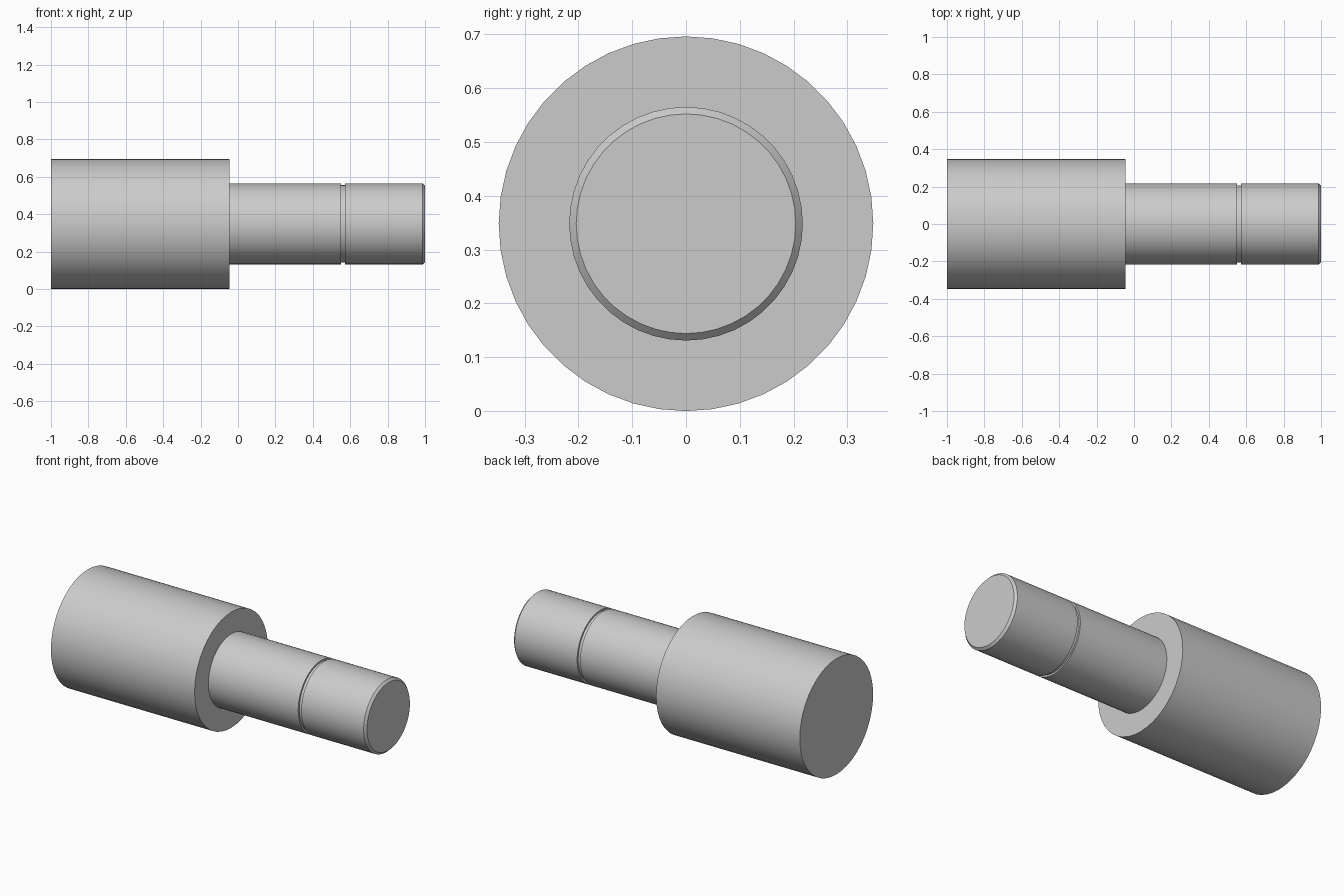
import bpy
import bmesh
from math import cos, sin, tau, radians

cube = bpy.data.objects.get("Cube")
if cube:
    bpy.data.objects.remove(cube, do_unlink=True)

SIDES = 44
AXIS_Z = 0.348

# One plain grey metal
steel = bpy.data.materials.new("grey steel")
grey = (0.6, 0.6, 0.6, 1)
steel.diffuse_color = grey
steel.use_nodes = True
steel.node_tree.nodes["Principled BSDF"].inputs["Base Color"].default_value = grey


def lathe_x(name, profile):
    """Turn (x, radius) points around the shaft axis and cap both ends."""
    bm = bmesh.new()
    rings = [[bm.verts.new((x, r * sin(tau * i / SIDES), r * cos(tau * i / SIDES)))
              for i in range(SIDES)] for x, r in profile]
    for a, b in zip(rings, rings[1:]):
        for i in range(SIDES):
            j = (i + 1) % SIDES
            bm.faces.new((a[i], a[j], b[j], b[i]))
    bm.faces.new(rings[0])
    bm.faces.new(rings[-1])
    bmesh.ops.recalc_face_normals(bm, faces=bm.faces)
    mesh = bpy.data.meshes.new(name)
    bm.to_mesh(mesh)
    bm.free()
    mesh.materials.append(steel)
    obj = bpy.data.objects.new(name, mesh)
    bpy.context.collection.objects.link(obj)
    obj.location.z = AXIS_Z
    bpy.ops.object.select_all(action='DESELECT')
    obj.select_set(True)
    bpy.context.view_layer.objects.active = obj
    bpy.ops.object.shade_smooth_by_angle(angle=radians(30))
    return obj


# Stepped pin: thick body, shoulder, thin shank with ring groove and chamfered tip
BODY, SHANK, GROOVE, TIP = 0.348, 0.217, 0.207, 0.204
lathe_x("stepped_pin", [
    (-1, BODY), (-0.045, BODY),
    (-0.045, SHANK), (0.552, SHANK),
    (0.552, GROOVE), (0.572, GROOVE),
    (0.572, SHANK), (0.987, SHANK),
    (1, TIP),
])
